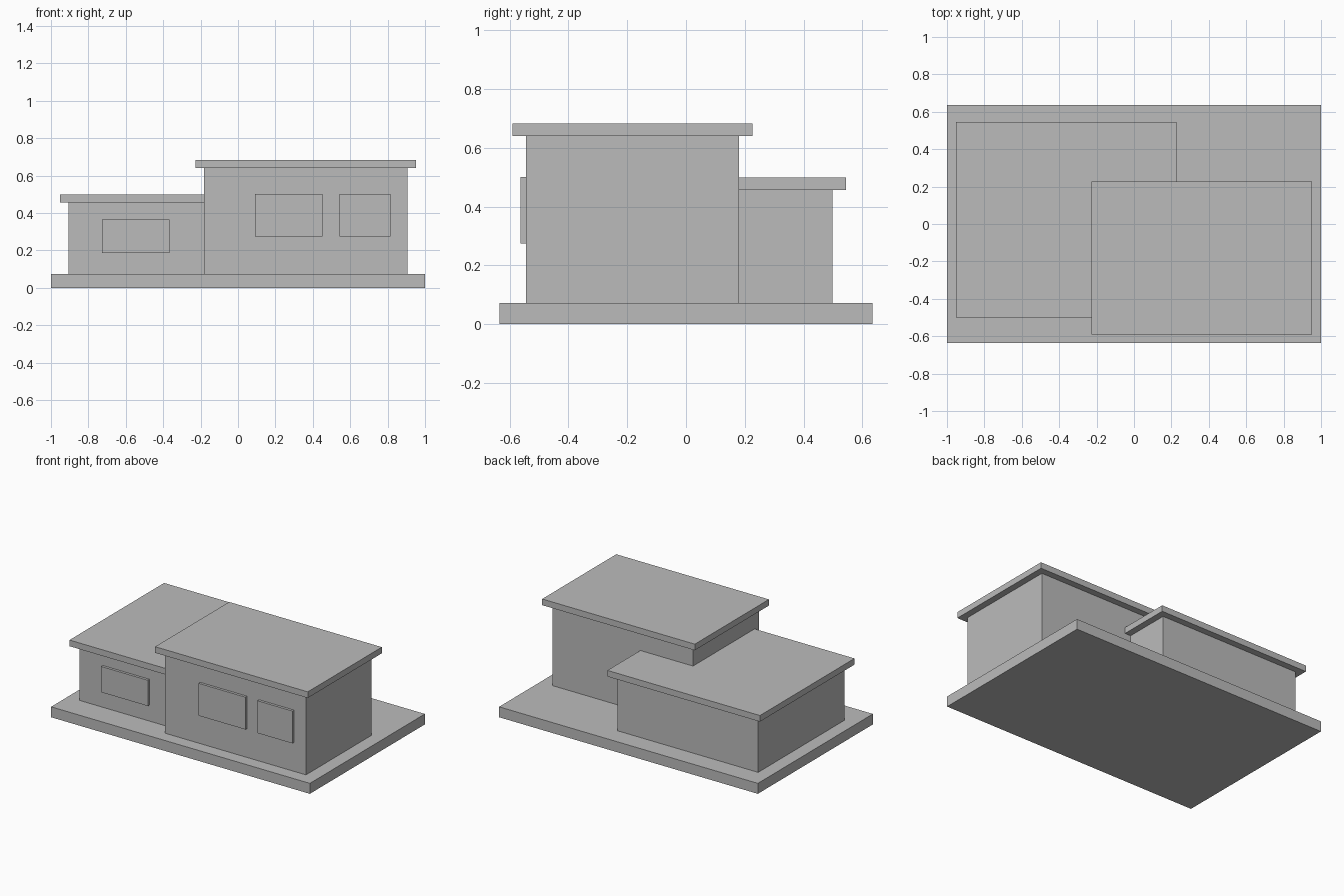
import bpy

if "Cube" in bpy.data.objects:
    bpy.data.objects.remove(bpy.data.objects["Cube"])

# One plain colour for the whole model
grey = bpy.data.materials.new("plain_grey")
grey.diffuse_color = (0.5, 0.5, 0.5, 1.0)
grey.use_nodes = True
grey.node_tree.nodes["Principled BSDF"].inputs["Base Color"].default_value = grey.diffuse_color


def box(name, x, y, z):
    """Axis-aligned box given its (min, max) range on each axis."""
    spans = (x, y, z)
    bpy.ops.mesh.primitive_cube_add(size=1, location=[(a + b) / 2 for a, b in spans])
    ob = bpy.context.object
    ob.name = name
    ob.scale = [b - a for a, b in spans]
    bpy.ops.object.transform_apply(location=False, rotation=False, scale=True)
    ob.data.materials.append(grey)
    return ob


def wing(name, x, y, top, overhang=0.046, base=0.073, roof=0.043):
    """Walled block with an overhanging flat roof slab."""
    box(name + "_walls", x, y, (base, top))
    box(name + "_roof", (x[0] - overhang, x[1] + overhang),
        (y[0] - overhang, y[1] + overhang), (top, top + roof))


def window(name, x, z, wall_y, depth=0.018):
    """Window panel standing proud of a front wall."""
    box(name, x, (wall_y - depth, wall_y), z)


# Base slab
box("base_slab", (-1, 1), (-0.635, 0.635), (0, 0.073))

# Low rear wing and tall front wing
wing("low_wing", (-0.907, 0.18), (-0.453, 0.499), 0.457)
wing("tall_wing", (-0.181, 0.907), (-0.545, 0.181), 0.64)

# Front windows
window("low_window", (-0.728, -0.367), (0.185, 0.365), -0.453)
window("tall_wide_window", (0.09, 0.452), (0.275, 0.501), -0.545)
window("tall_small_window", (0.544, 0.815), (0.275, 0.501), -0.545)
